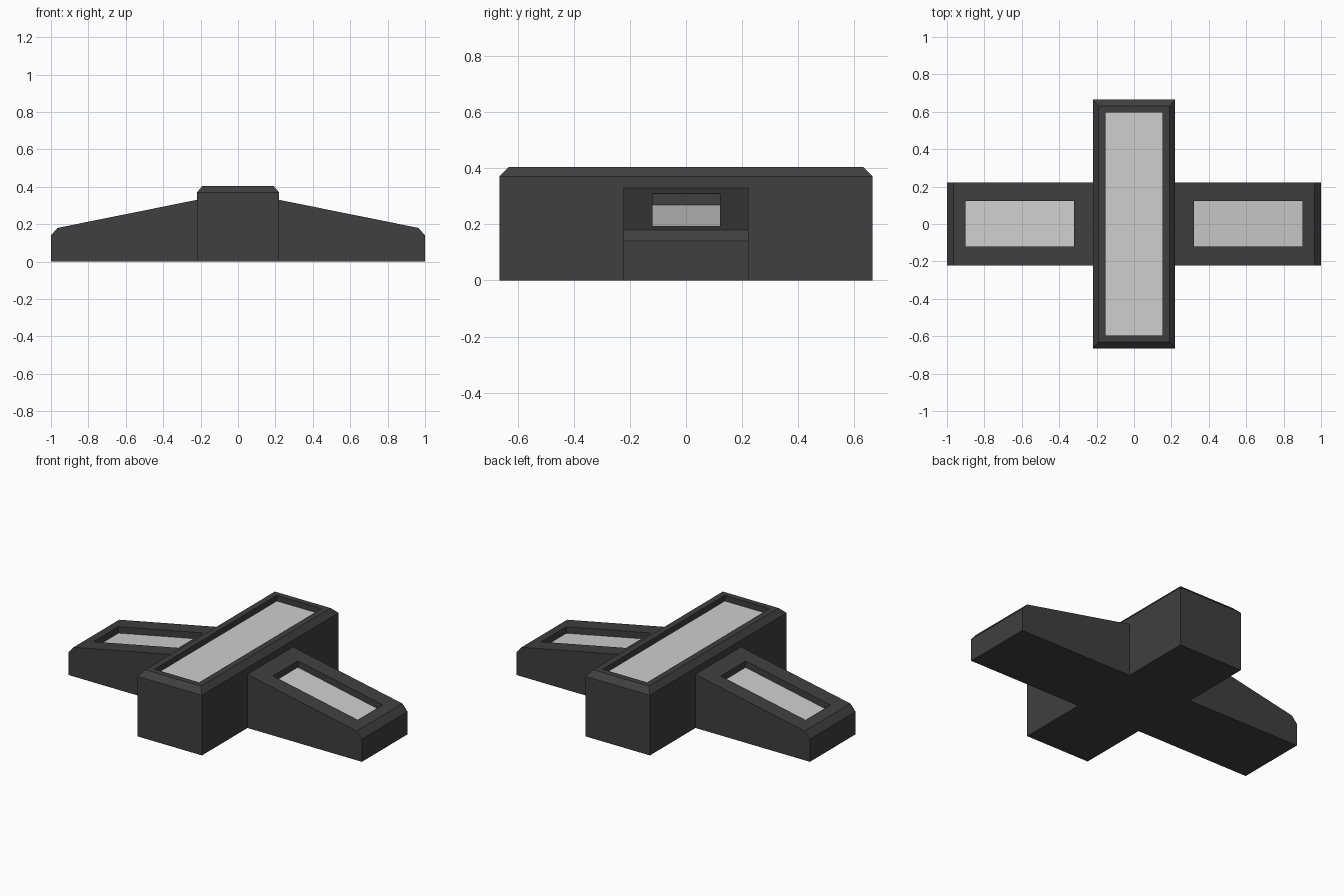
import bpy, bmesh
from mathutils import Vector

if "Cube" in bpy.data.objects:
    bpy.data.objects.remove(bpy.data.objects["Cube"])


def material(name, value):
    m = bpy.data.materials.new(name)
    m.diffuse_color = (value, value, value, 1)
    m.use_nodes = True
    m.node_tree.nodes["Principled BSDF"].inputs["Base Color"].default_value = m.diffuse_color
    return m


DARK = material("charcoal frame", 0.05)
LIGHT = material("light grey panel", 0.62)


def recess(bm, face, x_range, y_range, depth):
    """Cut a vertical-walled pocket with a light floor into an upward face."""
    face.normal_update()
    normal, point = face.normal.copy(), face.verts[0].co.copy()
    mid = face.calc_center_median()
    bmesh.ops.inset_individual(bm, faces=[face], thickness=0.02)
    for v in face.verts:
        x = x_range[v.co.x > mid.x]
        y = y_range[v.co.y > mid.y]
        z = point.z - (normal.x * (x - point.x) + normal.y * (y - point.y)) / normal.z
        v.co = Vector((x, y, z))
    floor = bmesh.ops.extrude_discrete_faces(bm, faces=[face])["faces"][0]
    for v in floor.verts:
        v.co.z -= depth
    floor.material_index = 1


def make_object(name, bm):
    bmesh.ops.recalc_face_normals(bm, faces=bm.faces)
    mesh = bpy.data.meshes.new(name)
    bm.to_mesh(mesh)
    bm.free()
    mesh.materials.append(DARK)
    mesh.materials.append(LIGHT)
    obj = bpy.data.objects.new(name, mesh)
    bpy.context.collection.objects.link(obj)
    return obj


# Central block: stacked rectangles give the chamfered top edge
bm = bmesh.new()
rings = []
for hx, hy, z in ((0.22, 0.665, 0), (0.22, 0.665, 0.37), (0.19, 0.63, 0.405)):
    rings.append([bm.verts.new((sx * hx, sy * hy, z))
                  for sx, sy in ((-1, -1), (1, -1), (1, 1), (-1, 1))])
for low, high in zip(rings, rings[1:]):
    for i in range(4):
        j = (i + 1) % 4
        bm.faces.new((low[i], low[j], high[j], high[i]))
bm.faces.new(rings[0][::-1])
top = bm.faces.new(rings[-1])
recess(bm, top, (-0.152, 0.152), (-0.595, 0.595), 0.035)
make_object("central_block", bm)

# Side arms: sloping profile extruded along y, mirrored to the left
bm = bmesh.new()
profile = ((0.22, 0), (1.0, 0), (1.0, 0.14), (0.965, 0.18), (0.22, 0.33))
front = [bm.verts.new((x, -0.222, z)) for x, z in profile]
back = [bm.verts.new((x, 0.222, z)) for x, z in profile]
bm.faces.new(front)
bm.faces.new(back[::-1])
for i in range(4):  # the inner end stays open against the block
    face = bm.faces.new((front[i + 1], front[i], back[i], back[i + 1]))
bm.normal_update()
if face.normal.z < 0:
    face.normal_flip()
recess(bm, face, (0.322, 0.90), (-0.12, 0.122), 0.04)
arms = make_object("side_arms", bm)
arms.modifiers.new("mirror", "MIRROR").use_mirror_merge = False
